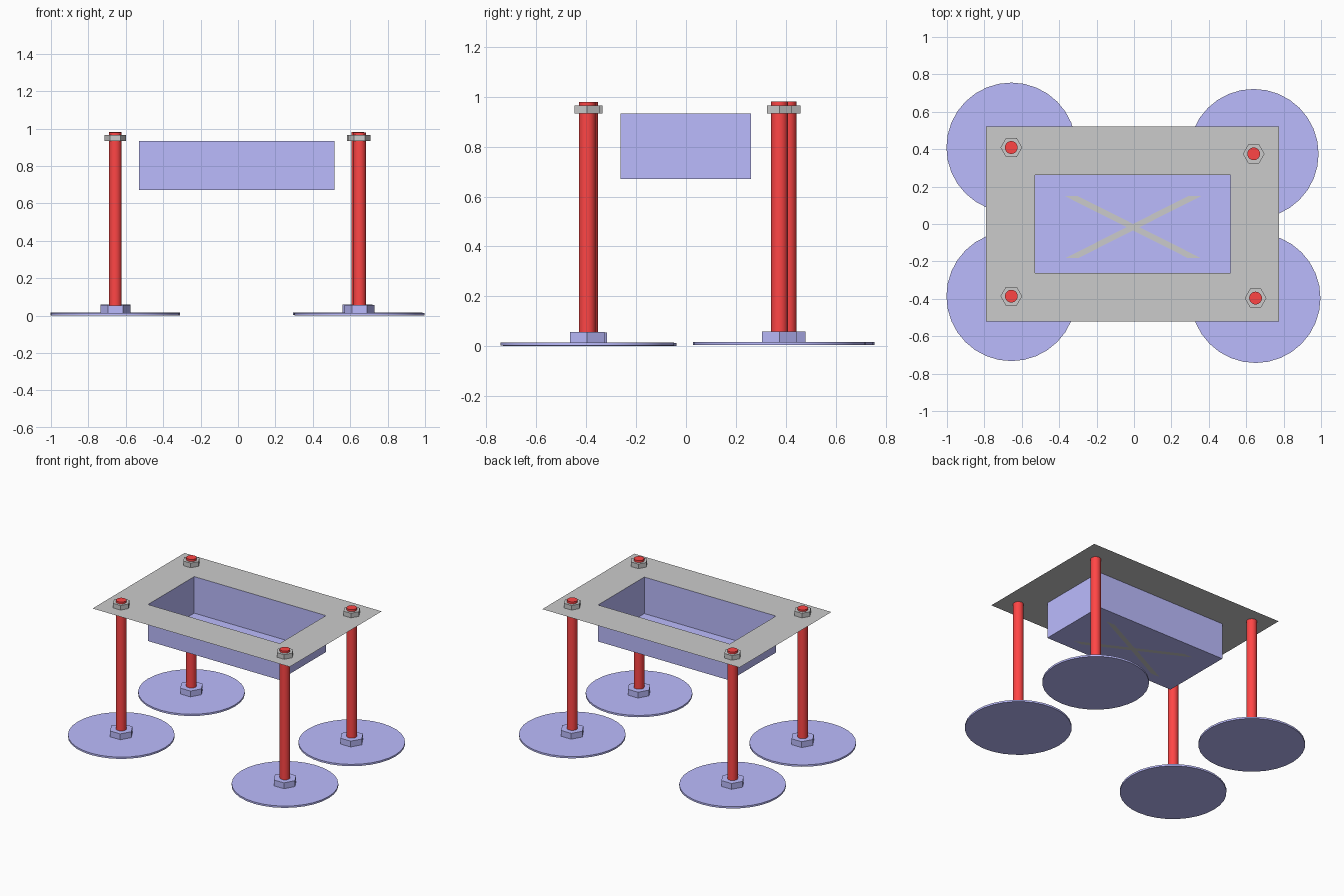
import bpy, bmesh
from mathutils import Matrix

if "Cube" in bpy.data.objects:
    bpy.data.objects.remove(bpy.data.objects["Cube"])


def material(name, color):
    m = bpy.data.materials.new(name)
    m.diffuse_color = color
    m.use_nodes = True
    m.node_tree.nodes["Principled BSDF"].inputs["Base Color"].default_value = m.diffuse_color
    return m


BLUE = material("blue", (0.5, 0.5, 0.99, 1))
RED = material("red", (1.0, 0.06, 0.06, 1))


def finish(name, bm, mat=None):
    me = bpy.data.meshes.new(name)
    bm.to_mesh(me)
    bm.free()
    ob = bpy.data.objects.new(name, me)
    bpy.context.collection.objects.link(ob)
    if mat:
        me.materials.append(mat)
    return ob


def prism(name, x, y, z0, z1, radius, sides, mat=None):
    """Upright capped cylinder; few sides stay flat, many are smoothed."""
    bm = bmesh.new()
    bmesh.ops.create_cone(bm, cap_ends=True, segments=sides, radius1=radius,
                          radius2=radius, depth=z1 - z0,
                          matrix=Matrix.Translation((x, y, (z0 + z1) / 2)))
    # put a corner on the x axis for the hexagons
    if sides == 6:
        bmesh.ops.rotate(bm, verts=bm.verts, cent=(x, y, 0),
                         matrix=Matrix.Rotation(1.5707963, 3, 'Z'))
    ob = finish(name, bm, mat)
    if sides > 6:
        bpy.ops.object.select_all(action='DESELECT')
        ob.select_set(True)
        bpy.context.view_layer.objects.active = ob
        bpy.ops.object.shade_smooth_by_angle()
    return ob


def sheet(name, loops, z, mat=None):
    """Flat filled sheet; loops after the first are holes."""
    bm = bmesh.new()
    edges = []
    for loop in loops:
        vs = [bm.verts.new((x, y, z)) for x, y in loop]
        edges += [bm.edges.new((vs[i - 1], vs[i])) for i in range(len(vs))]
    bmesh.ops.triangle_fill(bm, use_beauty=True, edges=edges, normal=(0, 0, 1))
    bm.normal_update()
    for f in bm.faces:
        if f.normal.z < 0:
            f.normal_flip()
    return finish(name, bm, mat)


def rect(x0, x1, y0, y1):
    return [(x0, y0), (x1, y0), (x1, y1), (x0, y1)]


TOP, FLOOR = 0.933, 0.671
basin = rect(-0.53, 0.515, -0.263, 0.261)

# table plate with rectangular opening
sheet("table_plate", [rect(-0.79, 0.775, -0.52, 0.522), basin], TOP)

# basin walls
bm = bmesh.new()
low = [bm.verts.new((x, y, FLOOR)) for x, y in basin]
high = [bm.verts.new((x, y, TOP)) for x, y in basin]
for i in range(4):
    bm.faces.new((low[i - 1], low[i], high[i], high[i - 1]))
finish("basin_walls", bm, BLUE)

# basin floor with an inlaid grey cross
w, a, h = 0.0345, 0.329, 0.166
v = w * h / a
half = [(w, 0), (a + w, h), (a - w, h), (0, v), (w - a, h), (-a - w, h)]
cross = [(x - 0.005, y - 0.017) for x, y in half + [(-x, -y) for x, y in half]]
sheet("basin_floor", [basin, cross], FLOOR, BLUE)
sheet("floor_cross", [cross], FLOOR)

# legs with foot discs, foot collars and top nuts
corners = {
    "front_left": (-0.656, -0.386, 0.0),
    "front_right": (0.650, -0.396, 0.002),
    "back_left": (-0.656, 0.409, 0.004),
    "back_right": (0.640, 0.375, 0.004),
}
for name, (x, y, dz) in corners.items():
    prism(name + "_foot", x, y, dz, dz + 0.013, 0.347, 32, BLUE)
    prism(name + "_collar", x, y, dz + 0.013, dz + 0.055, 0.08, 6, BLUE)
    prism(name + "_leg", x, y, dz + 0.013, 0.979 + dz / 2, 0.034, 32, RED)
    prism(name + "_nut", x, y, TOP, 0.966, 0.058, 6)
